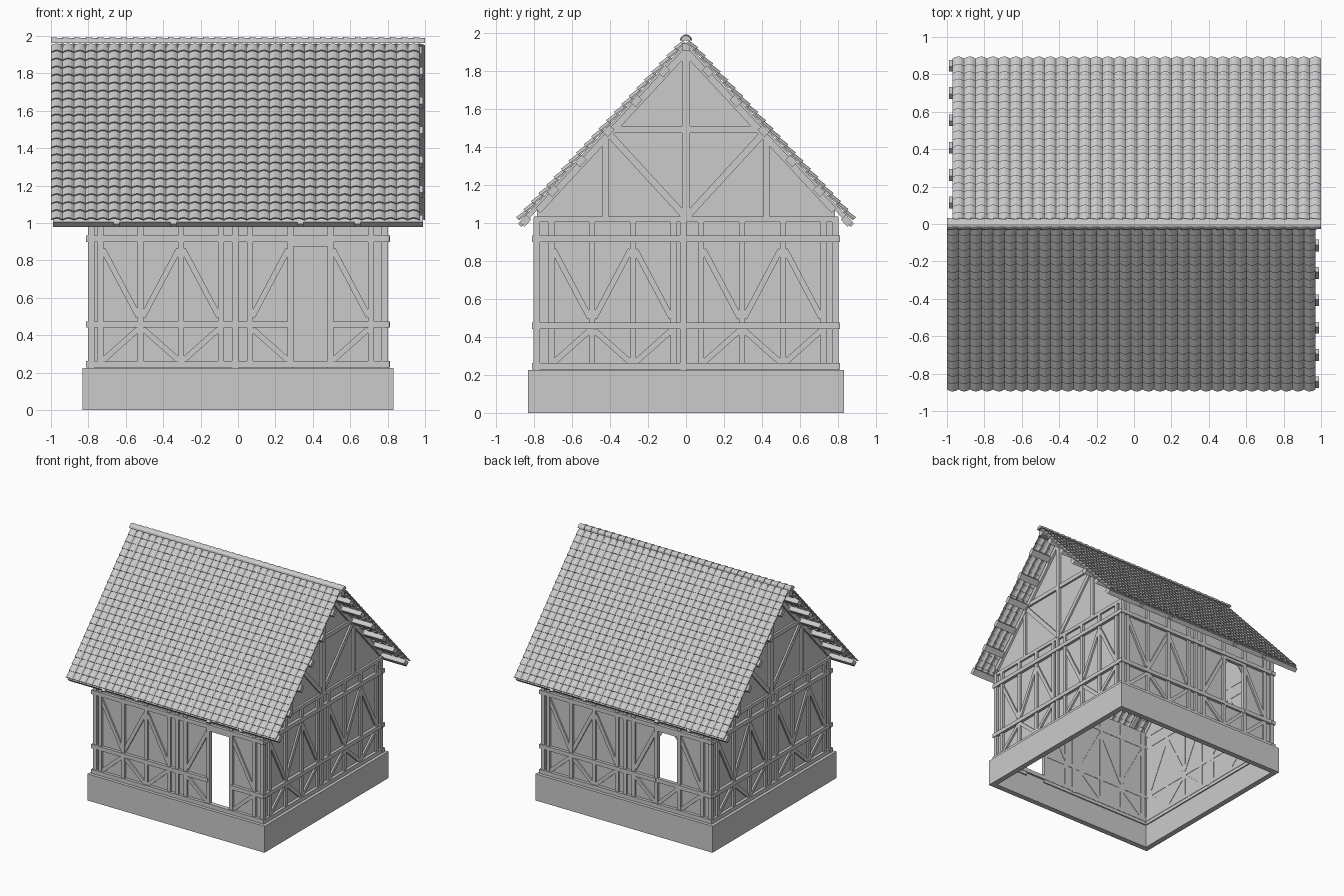
import bpy, bmesh
from math import atan2, hypot, pi, sin, cos
from mathutils import Matrix, Vector

if "Cube" in bpy.data.objects:
    bpy.data.objects.remove(bpy.data.objects["Cube"])

I4 = Matrix.Identity(4)


def finish(bm, name):
    bmesh.ops.recalc_face_normals(bm, faces=bm.faces)
    me = bpy.data.meshes.new(name)
    bm.to_mesh(me)
    bm.free()
    ob = bpy.data.objects.new(name, me)
    bpy.context.collection.objects.link(ob)
    return ob


def box(bm, lo, hi, M=I4):
    lo, hi = Vector(lo), Vector(hi)
    S = Matrix.Diagonal((*(hi - lo), 1))
    bmesh.ops.create_cube(bm, size=1, matrix=M @ Matrix.Translation((lo + hi) / 2) @ S)


def beam(bm, p, q, M, width=0.032, out=0.802, back=0.772):
    """Timber between two points of a wall elevation (u, z)."""
    du, dz = q[0] - p[0], q[1] - p[1]
    T = Matrix.Translation(((p[0] + q[0]) / 2, -(out + back) / 2, (p[1] + q[1]) / 2))
    R = Matrix.Rotation(-atan2(dz, du), 4, 'Y')
    S = Matrix.Diagonal((hypot(du, dz), out - back, width, 1))
    bmesh.ops.create_cube(bm, size=1, matrix=M @ T @ R @ S)


def loft(bm, rings):
    """Closed solid through two matching outlines."""
    a, b = [[bm.verts.new(v) for v in r] for r in rings]
    n = len(a)
    bm.faces.new(a)
    bm.faces.new(b[::-1])
    for i in range(n):
        j = (i + 1) % n
        bm.faces.new((a[i], b[i], b[j], a[j]))


def panel(bm, outline, M, out=0.785, back=0.775):
    loft(bm, [[M @ Vector((u, -d, z)) for u, z in outline] for d in (out, back)])


# Hollow plinth
bm = bmesh.new()
for k in range(4):
    M = Matrix.Rotation(k * pi / 2, 4, 'Z')
    loft(bm, [[M @ Vector(v) for v in ring] for ring in (
        [(-.832, -.832, 0), (-.832, -.832, .225), (-.785, -.785, .225), (-.785, -.785, 0)],
        [(.832, -.832, 0), (.832, -.832, .225), (.785, -.785, .225), (.785, -.785, 0)])])
finish(bm, "stone_plinth")

# Walls: front has a door, back a window with clipped top corners
DX0, DX1, DTOP, MID = 0.295, 0.478, 0.875, 0.458
for k, side in enumerate(("front", "right", "back", "left")):
    M = Matrix.Rotation(k * pi / 2, 4, 'Z')
    opening = k % 2 == 0
    bm = bmesh.new()
    if opening:
        top = [(DX0, DTOP), (DX1, DTOP)]
        if side == "back":
            top = [(DX0, .82), (DX0 + .045, .88), (DX1 - .045, .88), (DX1, .82)]
        panel(bm, [(-.785, .2), (DX0, .2)] + top +
              [(DX1, .2), (.785, .2), (.785, 1.05), (-.785, 1.05)], M)
        if side == "back":
            panel(bm, [(DX0, .2), (DX1, .2), (DX1, .46), (DX0, .46)], M)
    else:
        panel(bm, [(-.785, .2), (.785, .2), (.785, 1.075), (0, 1.925), (-.785, 1.075)], M)
    finish(bm, side + "_wall")

    # Timber frame: two bays of four posts, rails and braces
    bm = bmesh.new()
    for bay in (0, 1):
        base = -.735 + .8 * bay if opening else -.71 + .79 * bay
        posts = [base + .215 * i for i in range(4)]
        for i, u in enumerate(posts):
            beam(bm, (u, .23), (u, 1.03), M)
        for i in range(3):
            u0, u1 = posts[i] + .012, posts[i + 1] - .012
            slope = i % 2          # alternate braces
            if opening and bay:
                slope = (1, 0, 0)[i]
                if i == 1:
                    if side == "back":
                        beam(bm, (u0, MID), (u1, MID), M)
                        beam(bm, (u0, .26), (u1, .44), M, .028, .800)
                    beam(bm, (u0, .89), (u1, .89), M, .028)
                    continue
            za, zb = (.50, .86) if slope else (.86, .50)
            beam(bm, (u0, za), (u1, zb), M, .03, .799)
            za, zb = (.435, .265) if slope else (.265, .435)
            beam(bm, (u0, za), (u1, zb), M, .03, .799)
    for u in (-.785, -.015, .785):
        beam(bm, (u, .22), (u, 1.03), M, .034, .803)
    # Rails
    for z in (.245, .917):
        beam(bm, (-.812, z), (.795, z), M, .034, .81)
    if opening:
        beam(bm, (-.812, MID), (.28, MID), M, .034, .81)
        beam(bm, (.49, MID), (.795, MID), M, .034, .81)
    else:
        beam(bm, (-.812, MID), (.795, MID), M, .034, .81)
        beam(bm, (-.8, 1.02), (.8, 1.02), M, .03)
        # Gable timbers
        beam(bm, (0, 1.02), (0, 1.91), M, .042, .806)
        beam(bm, (-.39, 1.492), (.39, 1.492), M, .036)
        for s in (-1, 1):
            beam(bm, (.425 * s, 1.03), (.425 * s, 1.46), M)
            beam(bm, (.41 * s, 1.475), (.01 * s, 1.04), M, .036, .799)
            beam(bm, (.78 * s, 1.065), (0, 1.905), M, .036, .804)
    finish(bm, side + "_timber_frame")

# Roof: each slope is the other turned half a revolution
A = atan2(1.077, 1)
APEX, LENGTH = 1.945, 1.28
COLS, ROWS = 32, 22
X0, X1 = -1.0, 0.97
SLOPE = Matrix(((1, 0, 0, 0), (0, -cos(A), -sin(A), 0),
                (0, -sin(A), cos(A), APEX), (0, 0, 0, 1)))
pitch, step = (X1 - X0) / COLS, LENGTH / ROWS


def tile_ring(x, s, lift):
    pts = []
    for base, order in ((.008, range(5)), (0, range(4, -1, -1))):
        for i in order:
            t = i / 4
            pts.append((x + pitch * t, s, lift + base + .015 * sin(pi * t)))
    return pts


for k, side in enumerate(("front", "back")):
    M = Matrix.Rotation(k * pi, 4, 'Z') @ SLOPE
    # Arched tiles, lower end lifted over the row below
    bm = bmesh.new()
    for r in range(ROWS):
        for c in range(COLS):
            x = X0 + c * pitch
            loft(bm, [[M @ Vector(v) for v in tile_ring(x, s, lift)]
                      for s, lift in ((max(r - .15, 0) * step, 0), ((r + 1) * step, .011))])
    finish(bm, side + "_roof_tiles")
    # Purlins along the roof, rafters down it
    bm = bmesh.new()
    for i in range(6):
        s = .185 + .215 * i
        box(bm, (X0 + .012, s - .026, -.033), (.988, s + .026, .004), M)
    for x in (-.65, -.345, .335, .64):
        box(bm, (x - .016, .01, -.022), (x + .016, LENGTH + .018, .003), M)
    finish(bm, side + "_roof_timbers")

# Ridge beam and ridge caps
bm = bmesh.new()
box(bm, (-.985, -.022, 1.905), (.985, .022, 1.945))
finish(bm, "ridge_beam")
bm = bmesh.new()
for c in range(COLS):
    x = -1 + c * 2 / COLS
    loft(bm, [[(xx, -rad * cos(pi * i / 6), 1.962 + rad * sin(pi * i / 6)) for i in range(7)]
              for xx, rad in ((x, .032), (x + 2 / COLS, .026))])
finish(bm, "ridge_caps")
